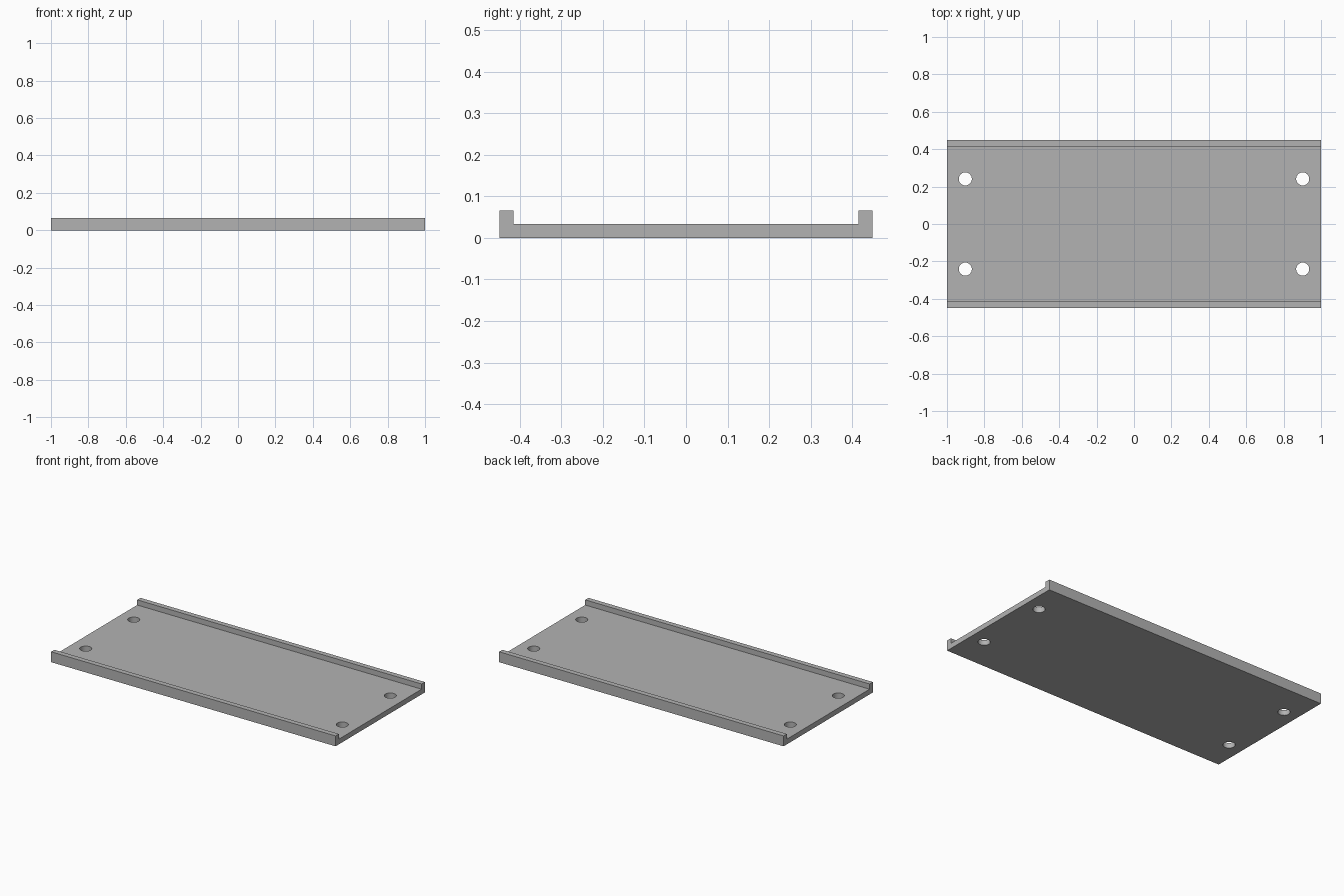
import bpy
import bmesh
from math import radians

cube = bpy.data.objects.get("Cube")
if cube:
    bpy.data.objects.remove(cube, do_unlink=True)

LENGTH, HALF_WIDTH = 2.0, 0.4485
FLOOR, RIM_TOP, RIM = 0.033, 0.066, 0.033
HOLE_X, HOLE_Y, HOLE_RADIUS = 0.902, 0.241, 0.035

grey = bpy.data.materials.new("plain grey")
grey.use_nodes = True
colour = (0.45, 0.45, 0.45, 1)
grey.diffuse_color = colour
grey.node_tree.nodes["Principled BSDF"].inputs["Base Color"].default_value = colour


def make_object(name, bm):
    bmesh.ops.recalc_face_normals(bm, faces=bm.faces)
    mesh = bpy.data.meshes.new(name)
    bm.to_mesh(mesh)
    bm.free()
    mesh.materials.append(grey)
    obj = bpy.data.objects.new(name, mesh)
    bpy.context.collection.objects.link(obj)
    return obj


# Channel tray: U-shaped section extruded along x
half = [(HALF_WIDTH, 0), (HALF_WIDTH, RIM_TOP),
        (HALF_WIDTH - RIM, RIM_TOP), (HALF_WIDTH - RIM, FLOOR)]
section = half + [(-y, z) for y, z in reversed(half)]
bm = bmesh.new()
face = bm.faces.new([bm.verts.new((-LENGTH / 2, y, z)) for y, z in section])
extruded = bmesh.ops.extrude_face_region(bm, geom=[face], use_keep_orig=True)
moved = [v for v in extruded["geom"] if isinstance(v, bmesh.types.BMVert)]
bmesh.ops.translate(bm, vec=(LENGTH, 0, 0), verts=moved)
tray = make_object("tray", bm)

# Four mounting holes through the floor
bm = bmesh.new()
for sx in (-1, 1):
    for sy in (-1, 1):
        hole = bmesh.ops.create_cone(bm, cap_ends=True, segments=32, depth=0.3,
                                     radius1=HOLE_RADIUS, radius2=HOLE_RADIUS)
        bmesh.ops.translate(bm, vec=(sx * HOLE_X, sy * HOLE_Y, 0), verts=hole["verts"])
cutter = make_object("hole_cutter", bm)

cut = tray.modifiers.new("mounting holes", 'BOOLEAN')
cut.operation = 'DIFFERENCE'
cut.solver = 'EXACT'
cut.object = cutter

# Apply the cut, then smooth the hole walls
bpy.ops.object.select_all(action='DESELECT')
tray.select_set(True)
bpy.context.view_layer.objects.active = tray
bpy.ops.object.modifier_apply(modifier=cut.name)
bpy.data.objects.remove(cutter, do_unlink=True)
bpy.ops.object.shade_smooth_by_angle(angle=radians(30))
